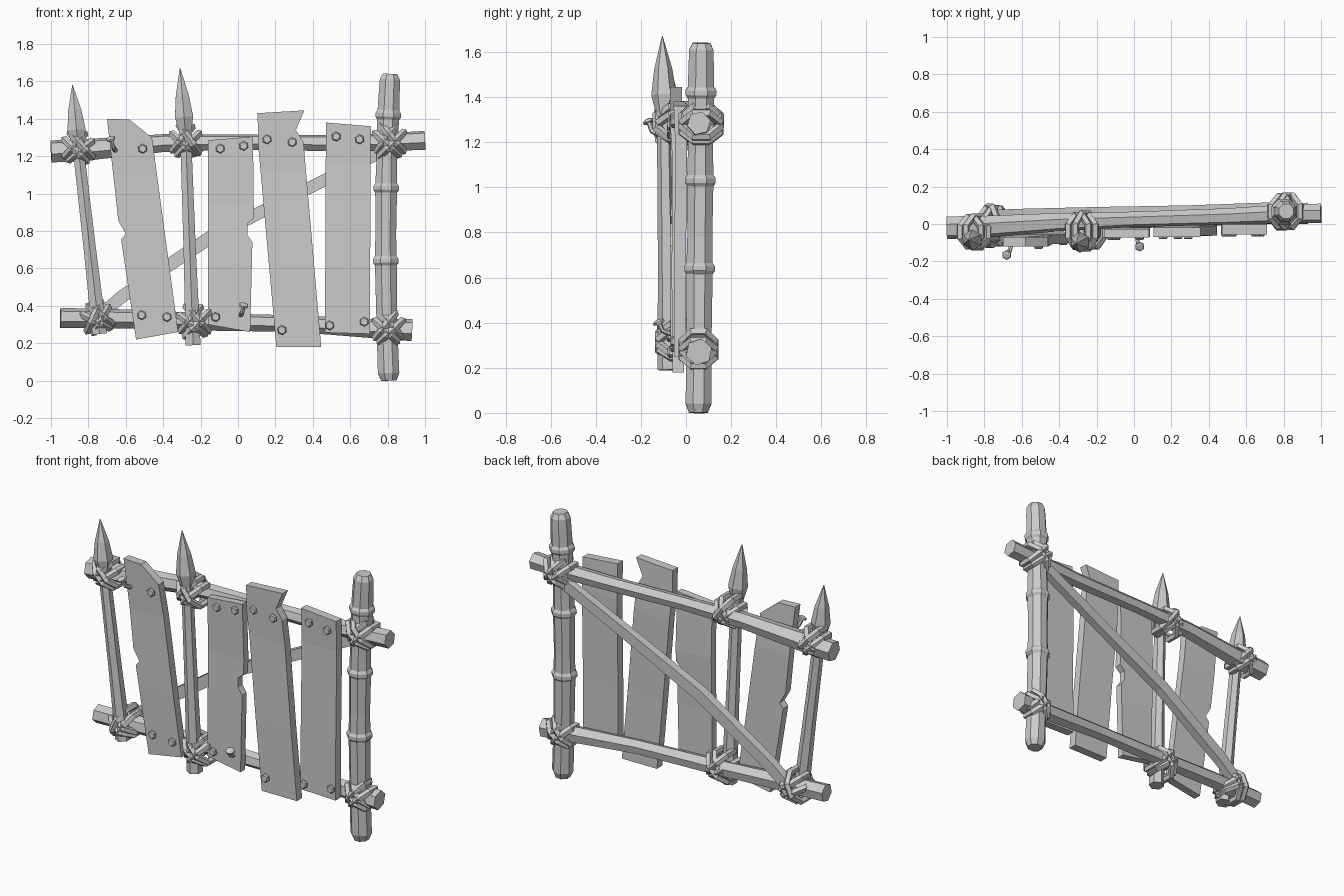
import bpy, bmesh, math, random
from mathutils import Vector

random.seed(4)
if "Cube" in bpy.data.objects:
    bpy.data.objects.remove(bpy.data.objects["Cube"], do_unlink=True)

grey = bpy.data.materials.new("plain_grey")
grey.use_nodes = True
COLOUR = (0.6, 0.6, 0.6, 1)
grey.diffuse_color = COLOUR
grey.node_tree.nodes["Principled BSDF"].inputs["Base Color"].default_value = COLOUR


def finish(name, bm):
    bmesh.ops.recalc_face_normals(bm, faces=bm.faces[:])
    mesh = bpy.data.meshes.new(name)
    bm.to_mesh(mesh)
    bm.free()
    mesh.materials.append(grey)
    obj = bpy.data.objects.new(name, mesh)
    bpy.context.collection.objects.link(obj)
    return obj


def sweep(bm, path, radii, sides=6, roll=0.0, ref=(0, 1, 0), closed=False, flat=1.0):
    """Faceted tube along a path, with one radius per point."""
    pts = [Vector(p) for p in path]
    n = len(pts)
    rings = []
    for i, p in enumerate(pts):
        if closed:
            t = pts[(i + 1) % n] - pts[i - 1]
        else:
            t = pts[min(i + 1, n - 1)] - pts[max(i - 1, 0)]
        t.normalize()
        u = t.cross(Vector(ref)).normalized()
        v = u.cross(t)
        ring = []
        for k in range(sides):
            a = roll + math.tau * k / sides
            ring.append(bm.verts.new(p + radii[i] * (u * math.cos(a) + v * math.sin(a) * flat)))
        rings.append(ring)
    for i in range(n if closed else n - 1):
        a, b = rings[i], rings[(i + 1) % n]
        for k in range(sides):
            m = (k + 1) % sides
            bm.faces.new((a[k], a[m], b[m], b[k]))
    if not closed:
        bm.faces.new(rings[0])
        bm.faces.new(rings[-1])


def pole(name, path, radii, **options):
    bm = bmesh.new()
    sweep(bm, path, radii, **options)
    return finish(name, bm)


# Thick jointed post: axis points, with a raised ring at each joint
def post_x(z):
    return 0.79 + 0.03 * (z - 0.75) ** 2


profile = [(0, 0.045), (0.04, 0.062), (0.3, 0.06)]
for joint in (0.64, 1.03, 1.42):
    profile += [(joint - 0.025, 0.063), (joint - 0.01, 0.074), (joint + 0.01, 0.074), (joint + 0.025, 0.063)]
    profile.append((joint + 0.14, 0.06))
profile += [(1.61, 0.058), (1.64, 0.042)]
pole("thick_post", [(post_x(z), 0.055 + 0.008 * z, z) for z, r in profile],
     [r for z, r in profile], sides=8, roll=math.pi / 8)

# Two rails and the diagonal brace
pole("top_rail",
     [(-1, -0.02, 1.225), (-0.8, -0.015, 1.235), (-0.4, 0.01, 1.27), (0, 0.025, 1.275),
      (0.5, 0.04, 1.27), (0.8, 0.055, 1.275), (1, 0.057, 1.285)],
     [0.062, 0.06, 0.05, 0.042, 0.045, 0.05, 0.053], roll=0.3)
pole("bottom_rail",
     [(-0.95, -0.02, 0.335), (-0.6, 0, 0.33), (-0.2, 0.015, 0.315), (0.3, 0.03, 0.305),
      (0.7, 0.05, 0.28), (0.93, 0.057, 0.27)],
     [0.055, 0.052, 0.048, 0.045, 0.052, 0.06], roll=0.2)
pole("diagonal_brace",
     [(-0.75, 0.05, 0.34), (-0.62, 0.055, 0.45), (-0.15, 0.065, 0.765), (0.3, 0.075, 0.99),
      (0.84, 0.095, 1.26)],
     [0.045, 0.048, 0.05, 0.046, 0.045], sides=4, roll=math.pi / 4, flat=0.75)


# Spears: slim shaft flaring into a pointed head
def spear(name, foot, neck, tip):
    foot, neck, tip = Vector(foot), Vector(neck), Vector(tip)
    path = [foot, foot.lerp(neck, 0.45), neck, neck.lerp(tip, 0.28), neck.lerp(tip, 0.6), tip]
    pole(name, path, [0.046, 0.038, 0.034, 0.056, 0.04, 0.002], sides=6, roll=math.pi / 6)


spear("outer_spear", (-0.74, -0.065, 0.25), (-0.855, -0.085, 1.25), (-0.885, -0.085, 1.58))
spear("inner_spear", (-0.24, -0.08, 0.19), (-0.28, -0.095, 1.31), (-0.31, -0.105, 1.67))


# Planks: outline in x and z, extruded back, with a slight bend
def plank(name, outline, front_top, front_bottom, thick=0.05, bend=1.1):
    bm = bmesh.new()
    face = bm.faces.new([bm.verts.new((x, 0, z)) for x, z in outline])
    new = bmesh.ops.extrude_face_region(bm, geom=[face])["geom"]
    for v in new:
        if isinstance(v, bmesh.types.BMVert):
            v.co.y = thick
    for z in (bend, 0.62):
        bmesh.ops.bisect_plane(bm, geom=bm.verts[:] + bm.edges[:] + bm.faces[:],
                               plane_co=(0, 0, z), plane_no=(0, 0, 1))
    for v in bm.verts:
        s = min(1, max(0, (v.co.z - 0.2) / 1.1))
        v.co.y += front_bottom + (front_top - front_bottom) * s
        if abs(v.co.z - bend) < 0.01:
            v.co.y += 0.008
    finish(name, bm)


plank("plank_1", [(-0.70, 1.40), (-0.58, 1.395), (-0.46, 1.30), (-0.32, 0.26), (-0.545, 0.22),
                  (-0.625, 0.755), (-0.60, 0.785), (-0.64, 0.855)], -0.12, -0.095)
plank("plank_2", [(-0.16, 1.285), (0.08, 1.305), (0.085, 0.87), (0.05, 0.84), (0.05, 0.78),
                  (0.077, 0.74), (0.065, 0.26), (-0.16, 0.30)], -0.072, -0.068, 0.045, 0.95)
plank("plank_3", [(0.105, 1.43), (0.355, 1.445), (0.31, 1.34), (0.35, 1.275), (0.445, 0.18),
                  (0.205, 0.18), (0.107, 1.27)], -0.07, -0.06, 0.052, 1.12)
plank("plank_4", [(0.47, 1.38), (0.71, 1.36), (0.705, 0.25), (0.465, 0.257)],
      -0.055, -0.052, 0.052, 1.17)

# Hexagonal bolt heads, grouped by the front surface they sit on
bolts = {
    -0.118: [(-0.51, 1.24)],
    -0.098: [(-0.515, 0.35), (-0.38, 0.34)],
    -0.07: [(-0.095, 1.24), (0.03, 1.255), (-0.12, 0.34)],
    -0.066: [(0.155, 1.29), (0.29, 1.275), (0.235, 0.27)],
    -0.053: [(0.525, 1.305), (0.65, 1.29), (0.49, 0.295), (0.675, 0.315)],
}
for y, places in bolts.items():
    for x, z in places:
        pole("bolt", [(x, y + 0.01, z), (x, y - 0.008, z), (x, y - 0.015, z)],
             [0.026, 0.026, 0.02], ref=(0, 0, 1), roll=0.4)


# Bent nails standing out of the planks
def nail(x, y, z, dx, dz):
    bm = bmesh.new()
    start, end = Vector((x, y, z)), Vector((x + dx, y - 0.055, z + dz))
    mid = start.lerp(end, 0.5) + Vector((0, -0.012, -0.2 * dz))
    sweep(bm, [start, mid, end], [0.012] * 3, ref=(1, 0, 0))
    way = (end - mid).normalized()
    sweep(bm, [end - way * 0.004, end + way * 0.008, end + way * 0.013],
          [0.026, 0.026, 0.014], ref=(1, 0, 0))
    finish("bent_nail", bm)


nail(-0.655, -0.11, 1.23, -0.025, 0.06)
nail(0.015, -0.065, 0.35, 0.015, 0.05)


# Rope lashings: crossed faceted loops around each joint
def lashing(name, x, z, y_front, y_back, size=0.092, tilt=0.0):
    bm = bmesh.new()
    mid, depth = (y_front + y_back) / 2, (y_back - y_front) / 2 - 0.015
    for angle, shift in ((42, -0.02), (50, 0.022), (-40, -0.02), (-52, 0.022)):
        a = math.radians(angle + random.uniform(-5, 5)) + tilt
        along = Vector((math.cos(a), 0, math.sin(a)))
        normal = Vector((-math.sin(a), 0, math.cos(a)))
        grow = random.uniform(0.92, 1.08)
        centre = Vector((x, mid, z)) + normal * shift
        loop = []
        for k in range(8):
            b = math.tau * (k + 0.5) / 8
            loop.append(centre + along * size * grow * math.cos(b)
                        + Vector((0, depth * grow * math.sin(b), 0)))
        sweep(bm, loop, [0.021] * 8, sides=5, ref=normal, closed=True)
    finish(name, bm)


lashing("lashing_outer_top", -0.855, 1.245, -0.14, 0.055)
lashing("lashing_inner_top", -0.28, 1.28, -0.145, 0.07)
lashing("lashing_post_top", 0.81, 1.28, -0.03, 0.165)
lashing("lashing_outer_bottom", -0.75, 0.335, -0.13, 0.11, tilt=0.25)
lashing("lashing_inner_bottom", -0.235, 0.315, -0.135, 0.07)
lashing("lashing_post_bottom", 0.805, 0.28, -0.035, 0.145)
